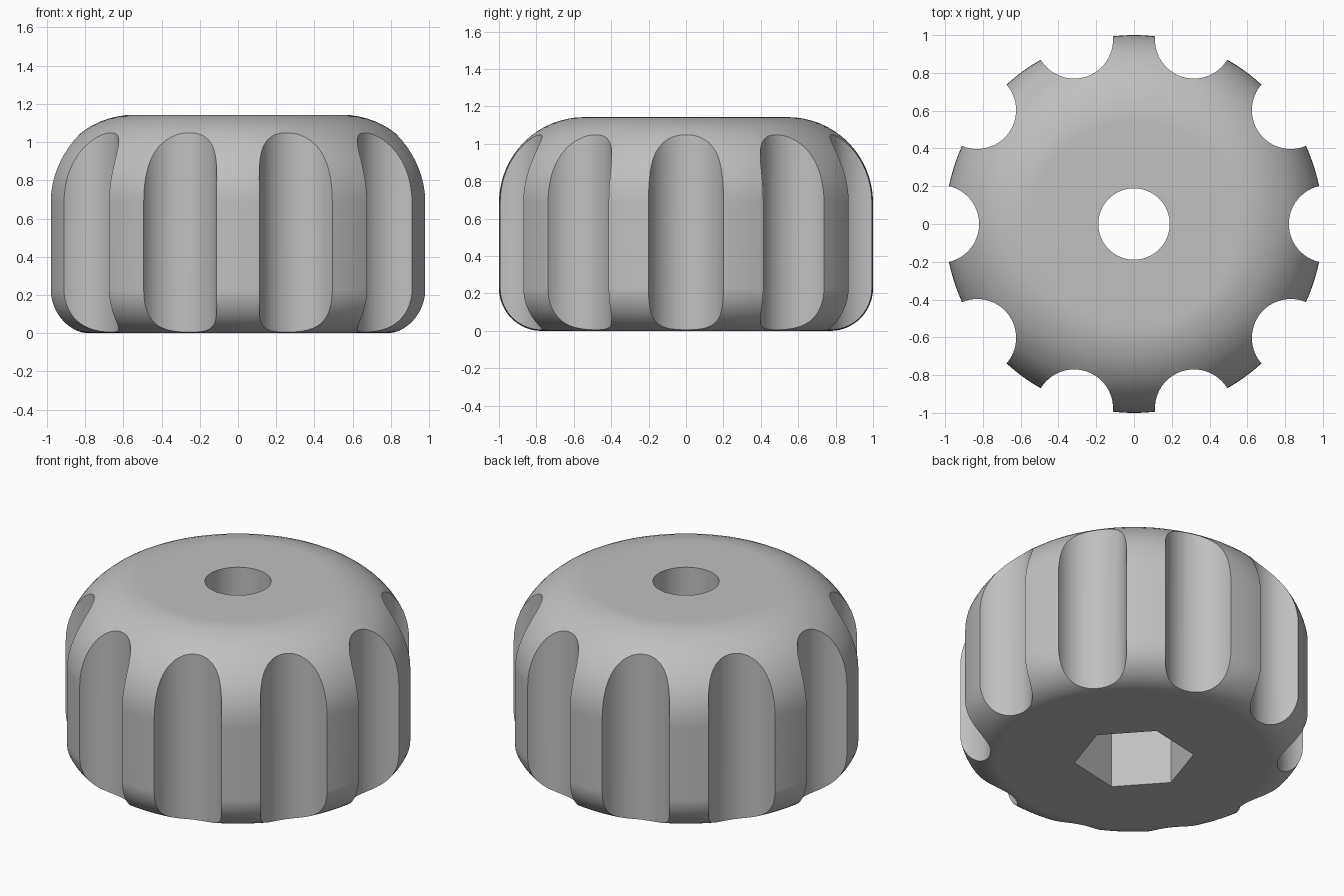
import bpy
import bmesh
from math import cos, sin, pi, radians
from mathutils import Matrix, Vector

HEIGHT = 1.143
TOP_ROUND = 0.457
BASE_ROUND = 0.229
FLUTES = 10
FLUTE_RADIUS = 0.206
FLUTE_CENTRE = 1.026
BORE_RADIUS = 0.189
HEX_RADIUS = 0.343
HEX_DEPTH = 0.57
HEX_TURN = radians(12)

cube = bpy.data.objects.get("Cube")
if cube:
    bpy.data.objects.remove(cube, do_unlink=True)


def make_object(name, bm):
    bmesh.ops.recalc_face_normals(bm, faces=bm.faces)
    mesh = bpy.data.meshes.new(name)
    bm.to_mesh(mesh)
    bm.free()
    obj = bpy.data.objects.new(name, mesh)
    bpy.context.collection.objects.link(obj)
    return obj


def add_prism(bm, sides, radius, centre, bottom, top, turn=0):
    """Upright prism with the first corner at the turn angle."""
    ring = [bm.verts.new((centre.x + radius * cos(turn + 2 * pi * i / sides),
                          centre.y + radius * sin(turn + 2 * pi * i / sides),
                          bottom)) for i in range(sides)]
    face = bm.faces.new(ring)
    made = bmesh.ops.extrude_face_region(bm, geom=[face], use_keep_orig=True)
    lifted = [v for v in made["geom"] if isinstance(v, bmesh.types.BMVert)]
    bmesh.ops.translate(bm, verts=lifted, vec=(0, 0, top - bottom))


def arc(radius, centre_z, start, end, steps=16):
    """Quarter round that meets the outer wall at radius 1."""
    return [(1 - radius + radius * cos(a), centre_z + radius * sin(a))
            for a in (start + (end - start) * i / steps for i in range(steps + 1))]


# Turned knob body: flat ends, small round at the base, large round on top
profile = [(0, 0)]
profile += arc(BASE_ROUND, BASE_ROUND, -pi / 2, 0)
profile += arc(TOP_ROUND, HEIGHT - TOP_ROUND, 0, pi / 2)
profile += [(0, HEIGHT)]

bm = bmesh.new()
points = [bm.verts.new((r, 0, z)) for r, z in profile]
edges = [bm.edges.new(pair) for pair in zip(points, points[1:])]
bmesh.ops.spin(bm, geom=points + edges, cent=(0, 0, 0), axis=(0, 0, 1),
               angle=2 * pi, steps=180)
bmesh.ops.remove_doubles(bm, verts=bm.verts, dist=0.0001)
knob = make_object("knob_body", bm)

# Grip flutes around the rim
bm = bmesh.new()
for i in range(FLUTES):
    spot = Matrix.Rotation(2 * pi * i / FLUTES, 3, "Z") @ Vector((FLUTE_CENTRE, 0, 0))
    add_prism(bm, 64, FLUTE_RADIUS, spot, -0.2, HEIGHT + 0.2)
flutes = make_object("flute_cutter", bm)

# Through bore
bm = bmesh.new()
add_prism(bm, 64, BORE_RADIUS, Vector(), -0.2, HEIGHT + 0.2)
bore = make_object("bore_cutter", bm)

# Hexagonal pocket in the underside
bm = bmesh.new()
add_prism(bm, 6, HEX_RADIUS, Vector(), -0.2, HEX_DEPTH, HEX_TURN)
pocket = make_object("pocket_cutter", bm)

# Cut the body and bake the result
cutters = [flutes, bore, pocket]
for cutter in cutters:
    cutter.hide_render = True
    cut = knob.modifiers.new(cutter.name, "BOOLEAN")
    cut.operation = "DIFFERENCE"
    cut.solver = "EXACT"
    cut.object = cutter
graph = bpy.context.evaluated_depsgraph_get()
baked = bpy.data.meshes.new_from_object(knob.evaluated_get(graph))
knob.modifiers.clear()
knob.data = baked
for cutter in cutters:
    bpy.data.objects.remove(cutter, do_unlink=True)

# Single grey plastic
grey = bpy.data.materials.new("grey_plastic")
grey.use_nodes = True
colour = (0.53, 0.53, 0.53, 1)
grey.diffuse_color = colour
grey.node_tree.nodes["Principled BSDF"].inputs["Base Color"].default_value = colour
knob.data.materials.clear()
knob.data.materials.append(grey)

# Smooth rounds with crisp flute, bore and pocket edges
for other in bpy.context.selected_objects:
    other.select_set(False)
knob.select_set(True)
bpy.context.view_layer.objects.active = knob
bpy.ops.object.shade_smooth_by_angle(angle=radians(30))
weighted = knob.modifiers.new("even_shading", "WEIGHTED_NORMAL")
weighted.keep_sharp = True
